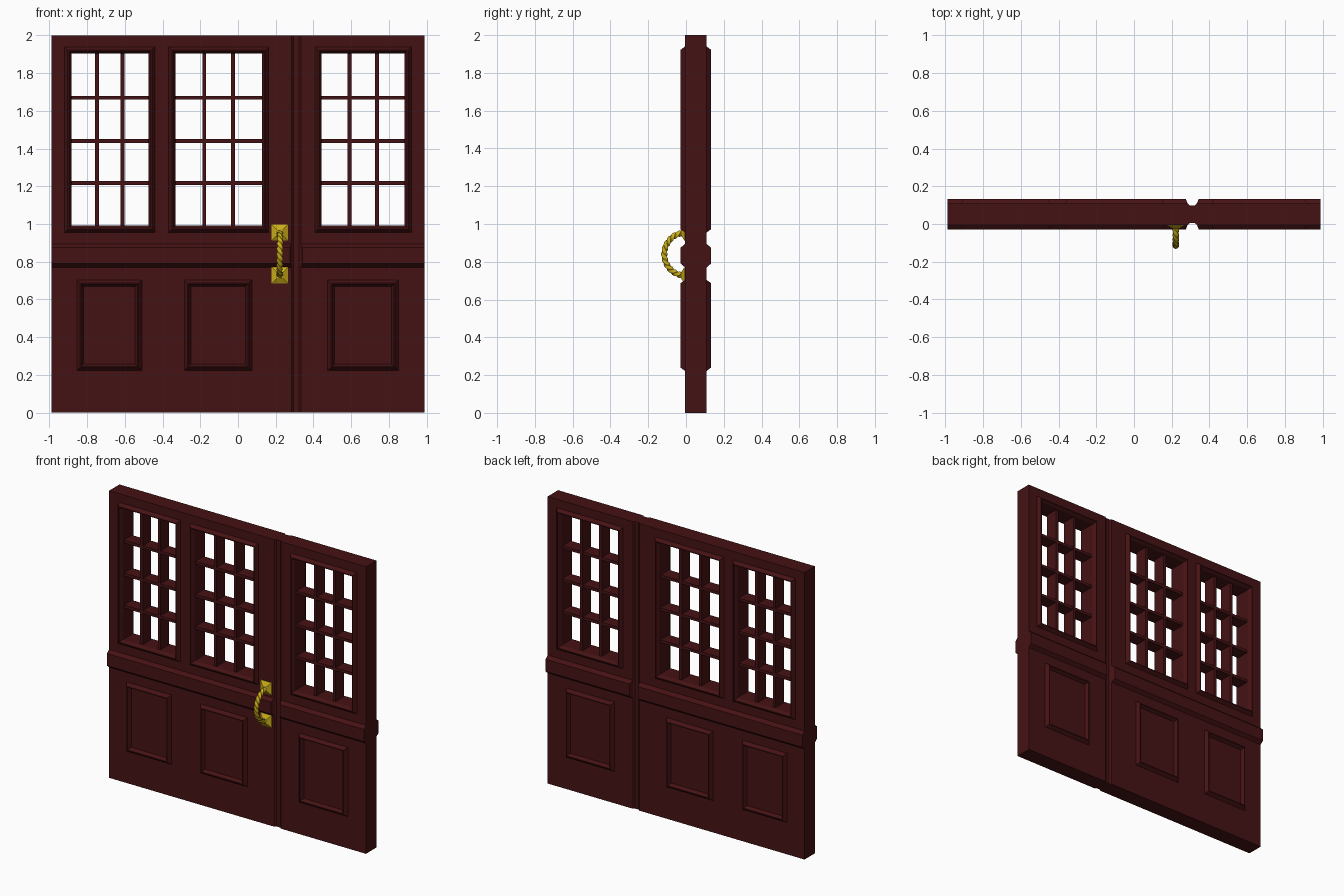
import bpy, bmesh, math
from mathutils import Vector

if "Cube" in bpy.data.objects:
    bpy.data.objects.remove(bpy.data.objects["Cube"])

YC, SLAB, TRIM = 0.052, 0.057, 0.08      # centre plane, half depths
Z0, Z1 = 0.955, 1.94                     # window moulding height
MOULD = 0.036
WINDOWS = [(-0.92, -0.44), (-0.368, 0.163), (0.408, 0.92)]
PANELS = [(-0.855, -0.51), (-0.285, 0.075), (0.475, 0.85)]


def material(name, color):
    m = bpy.data.materials.new(name)
    m.diffuse_color = (*color, 1)
    m.use_nodes = True
    m.node_tree.nodes["Principled BSDF"].inputs["Base Color"].default_value = m.diffuse_color
    return m


WOOD = material("dark_red_wood", (0.06, 0.006, 0.007))
GOLD = material("gold", (0.6, 0.42, 0.01))


def finish(name, bm, mat):
    bmesh.ops.recalc_face_normals(bm, faces=bm.faces)
    me = bpy.data.meshes.new(name)
    bm.to_mesh(me)
    bm.free()
    me.materials.append(mat)
    ob = bpy.data.objects.new(name, me)
    bpy.context.collection.objects.link(ob)
    return ob


def add_box(bm, x0, x1, y0, y1, z0, z1):
    vs = bmesh.ops.create_cube(bm, size=1)["verts"]
    for v in vs:
        v.co = Vector(((x0 + x1) / 2 + v.co.x * (x1 - x0),
                       (y0 + y1) / 2 + v.co.y * (y1 - y0),
                       (z0 + z1) / 2 + v.co.z * (z1 - z0)))


def loft(bm, rings, closed=False):
    """Skin equal-sized rings of points; cap the ends unless closed."""
    rs = [[bm.verts.new(p) for p in r] for r in rings]
    n = len(rs[0])
    for a, b in zip(rs, rs[1:] + (rs[:1] if closed else [])):
        for i in range(n):
            j = (i + 1) % n
            bm.faces.new((a[i], a[j], b[j], b[i]))
    if not closed:
        bm.faces.new(rs[0])
        bm.faces.new(rs[-1])


def rect(x0, x1, z0, z1, d, y):
    return [(x0 + d, y, z0 + d), (x1 - d, y, z0 + d),
            (x1 - d, y, z1 - d), (x0 + d, y, z1 - d)]


def mouldings(name, spans, z0, z1):
    # Raised frame on both faces of the door
    bm = bmesh.new()
    for x0, x1 in spans:
        for s in (-1, 1):
            prof = [(0, SLAB), (0.017, TRIM), (0.023, TRIM), (MOULD, SLAB)]
            loft(bm, [rect(x0, x1, z0, z1, d, YC + s * h) for d, h in prof], True)
    return finish(name, bm, WOOD)


# Door slab: plan outline with a shallow joint groove, extruded upward
half = [(-0.99, SLAB), (0.284, SLAB), (0.295, 0.047), (0.323, 0.047),
        (0.334, SLAB), (0.99, SLAB)]
plan = [(x, YC - h) for x, h in half] + [(x, YC + h) for x, h in reversed(half)]
bm = bmesh.new()
loft(bm, [[(x, y, z) for x, y in plan] for z in (0, 2)])
slab = finish("door_slab", bm, WOOD)

# Window openings
bm = bmesh.new()
for x0, x1 in WINDOWS:
    add_box(bm, x0 + MOULD, x1 - MOULD, -0.5, 0.6, Z0 + MOULD, Z1 - MOULD)
cutter = finish("window_cutter", bm, WOOD)
cutter.hide_render = True
cutter.hide_viewport = True
mod = slab.modifiers.new("windows", "BOOLEAN")
mod.operation, mod.solver, mod.object = "DIFFERENCE", "EXACT", cutter

mouldings("window_mouldings", WINDOWS, Z0, Z1)
mouldings("panel_mouldings", PANELS, 0.222, 0.704)

# Glazing bars
bm = bmesh.new()
W, D = 0.01, 0.046
for x0, x1 in WINDOWS:
    a, b = x0 + MOULD, x1 - MOULD
    for t in (1 / 3, 2 / 3):
        x = a + (b - a) * t
        add_box(bm, x - W, x + W, YC - D, YC + D, Z0 + MOULD, Z1 - MOULD)
    for z in (1.217, 1.44, 1.67):
        add_box(bm, a, b, YC - D + 0.001, YC + D - 0.001, z - W, z + W)
finish("glazing_bars", bm, WOOD)

# Middle rail: chamfered band on both faces, sloped at the joint
bm = bmesh.new()
for s in (-1, 1):
    for outer, joint, slope in ((-0.99, 0.284, -0.009), (0.99, 0.334, 0.009)):
        rings = []
        for z, h in ((0.77, SLAB), (0.79, TRIM), (0.875, TRIM), (0.895, SLAB)):
            jx = joint + (slope if h == TRIM else 0)
            rings.append((z, h, jx))
        loft(bm, [[(outer, YC + s * h, z) for z, h, _ in rings],
                  [(jx, YC + s * h, z) for z, h, jx in rings]])
finish("middle_rail", bm, WOOD)

# Handle plates: truncated pyramids
HX = 0.222
bm = bmesh.new()
for z in (0.955, 0.728):
    loft(bm, [rect(HX - 0.043, HX + 0.043, z - 0.043, z + 0.043, d, y)
              for d, y in ((0, YC - SLAB + 0.002), (0, -0.009), (0.028, -0.026))])
finish("handle_plates", bm, GOLD)

# Twisted square-section pull
bm = bmesh.new()
N, R, TURNS = 60, 0.017, 3
rings = []
for i in range(N + 1):
    t = math.pi * i / N
    c = Vector((HX, -0.005 - 0.11 * math.sin(t), 0.84 + 0.113 * math.cos(t)))
    out = Vector((0, -math.sin(t), math.cos(t)))
    ring = []
    for k in range(4):
        a = 2 * math.pi * (k / 4 + TURNS * i / N)
        ring.append(c + R * (math.cos(a) * out + math.sin(a) * Vector((1, 0, 0))))
    rings.append(ring)
loft(bm, rings)
finish("twisted_handle", bm, GOLD)
